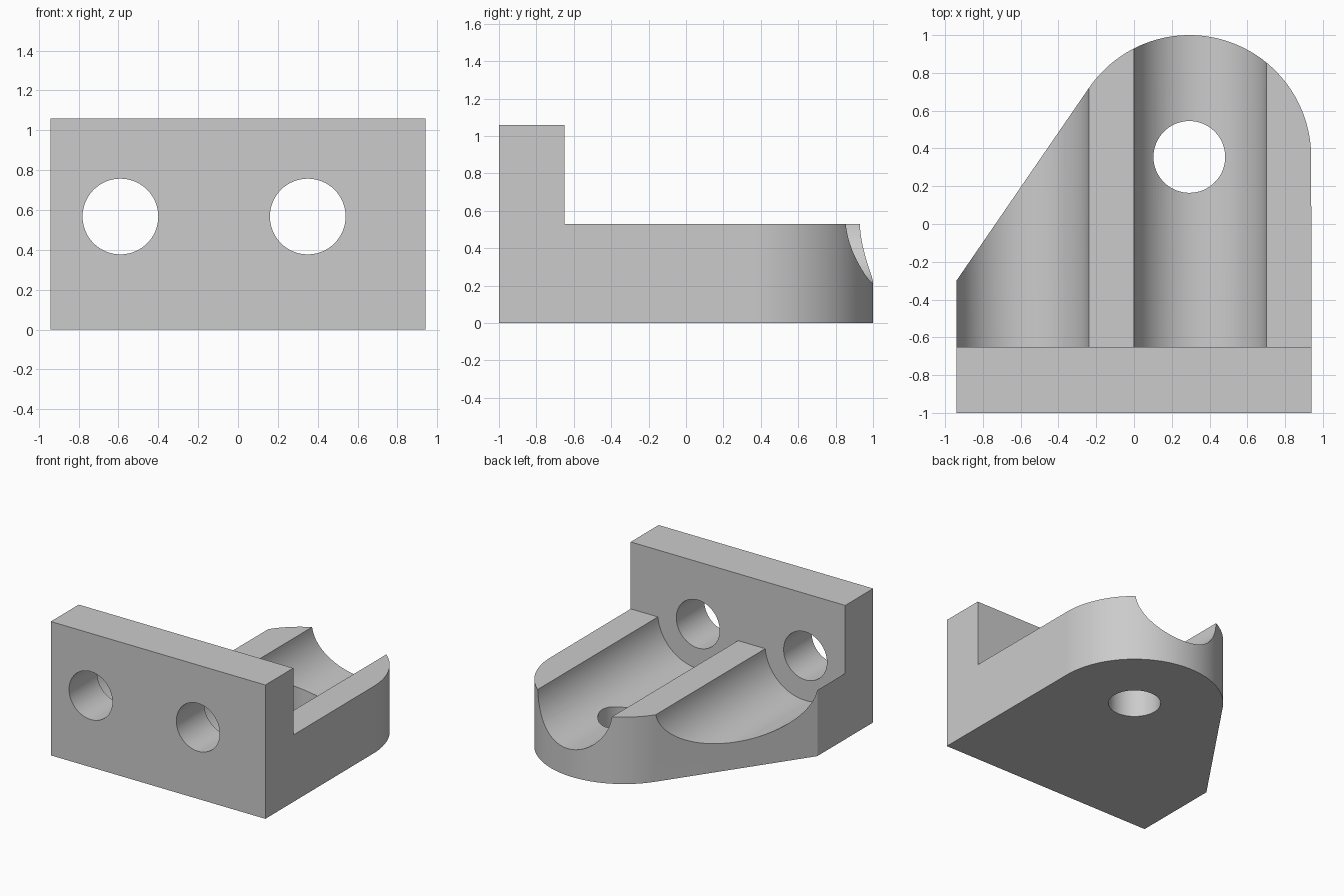
import bpy, bmesh
from math import sin, cos, asin, atan2, pi
from mathutils import Vector, Matrix

cube = bpy.data.objects.get("Cube")
if cube:
    bpy.data.objects.remove(cube, do_unlink=True)

grey = bpy.data.materials.new("plain grey")
grey.use_nodes = True
grey.diffuse_color = (0.6, 0.6, 0.6, 1)
grey.node_tree.nodes["Principled BSDF"].inputs["Base Color"].default_value = (0.6, 0.6, 0.6, 1)


def arc(cx, cy, r, start, end, steps):
    return [(cx + r * cos(start + (end - start) * i / steps),
             cy + r * sin(start + (end - start) * i / steps)) for i in range(steps + 1)]


def prism(name, outline, low, high, along_y=False):
    """Extrude a flat outline along z, or an x-z outline along y."""
    place = (lambda p, d: (p[0], d, p[1])) if along_y else (lambda p, d: (p[0], p[1], d))
    bm = bmesh.new()
    face = bm.faces.new([bm.verts.new(place(p, low)) for p in outline])
    extruded = bmesh.ops.extrude_face_region(bm, geom=[face])["geom"]
    top = [v for v in extruded if isinstance(v, bmesh.types.BMVert)]
    bmesh.ops.translate(bm, verts=top, vec=Vector(place((0, 0), high - low)))
    bmesh.ops.recalc_face_normals(bm, faces=bm.faces)
    mesh = bpy.data.meshes.new(name)
    bm.to_mesh(mesh)
    bm.free()
    mesh.materials.append(grey)
    obj = bpy.data.objects.new(name, mesh)
    bpy.context.collection.objects.link(obj)
    return obj


def cut(body, cutter):
    bpy.context.view_layer.objects.active = body
    mod = body.modifiers.new("cut", "BOOLEAN")
    mod.operation, mod.solver, mod.object = "DIFFERENCE", "EXACT", cutter
    bpy.ops.object.modifier_apply(modifier=mod.name)
    bpy.data.objects.remove(cutter, do_unlink=True)


WIDTH, WALL_Y, HEIGHT, DECK = 0.94, -0.65, 1.06, 0.53
bores, bore_z, bore_r, groove_r = (-0.59, 0.35), 0.567, 0.19, 0.353
lug_x, lug_y, lug_r = 0.293, 0.355, 0.645

# Plan outline: straight back edge, rounded lug, slanted right side tangent to the lug
corner = Vector((-WIDTH, -0.3))
to_lug = Vector((lug_x, lug_y)) - corner
slant = atan2(to_lug.y, to_lug.x) + asin(lug_r / to_lug.length)
plan = [(-WIDTH, -1), (WIDTH, -1)]
plan += arc(lug_x, lug_y, lug_r, 0, slant + pi / 2, 64)
plan.append(tuple(corner))
bracket = prism("bracket", plan, 0, HEIGHT)

# Clear the space above the deck, with the two round grooves in the same profile
dip = asin((bore_z - DECK) / groove_r)
profile = [(1.3, 1.4), (-1.3, 1.4), (-1.3, DECK)]
for x in bores:
    profile += arc(x, bore_z, groove_r, pi + dip, 2 * pi - dip, 48)
profile.append((1.3, DECK))
cut(bracket, prism("groove_cutter", profile, WALL_Y, 1.3, along_y=True))

# Two bores through the upright wall, one through the lug
for x in bores:
    cut(bracket, prism("bore_cutter", arc(x, bore_z, bore_r, 0, 2 * pi, 64)[:-1], -1.2, -0.5, along_y=True))
cut(bracket, prism("lug_hole_cutter", arc(lug_x, lug_y, bore_r, 0, 2 * pi, 64)[:-1], -0.2, 0.8))

bpy.ops.object.select_all(action="DESELECT")
bracket.select_set(True)
bpy.context.view_layer.objects.active = bracket
bpy.ops.object.shade_smooth_by_angle(angle=pi / 6)
